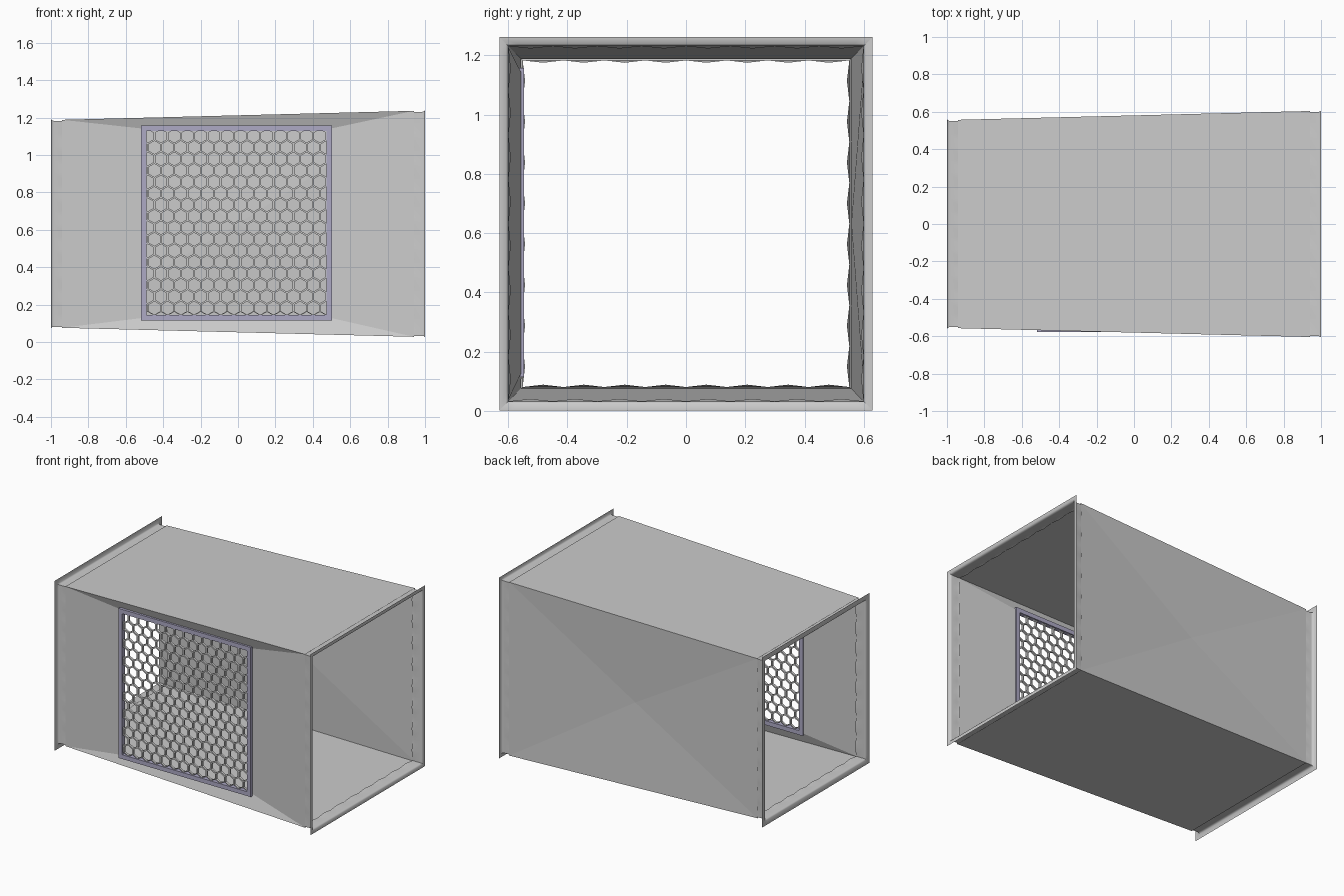
import bpy, bmesh
from math import sin, cos, pi, radians
from mathutils import Vector

if "Cube" in bpy.data.objects:
    bpy.data.objects.remove(bpy.data.objects["Cube"])

CZ = 0.632  # height of the duct axis


def finish(name, bm, smooth=False, mat=None):
    me = bpy.data.meshes.new(name)
    bm.to_mesh(me)
    bm.free()
    for p in me.polygons:
        p.use_smooth = smooth
    ob = bpy.data.objects.new(name, me)
    bpy.context.collection.objects.link(ob)
    if mat:
        me.materials.append(mat)
    return ob


# Tapered body: flat top and bottom, inward cross-broken sides, hole in front
bm = bmesh.new()
SIGNS = [(-1, -1), (1, -1), (1, 1), (-1, 1)]
small = [bm.verts.new((-0.94, y * 0.557, CZ + z * 0.556)) for y, z in SIGNS]
large = [bm.verts.new((0.94, y * 0.604, CZ + z * 0.604)) for y, z in SIGNS]
bm.faces.new([small[0], small[1], large[1], large[0]])
bm.faces.new([small[3], large[3], large[2], small[2]])
hole = [bm.verts.new((x, -0.555, z)) for x, z in
        [(-0.50, 0.13), (0.49, 0.13), (0.49, 1.14), (-0.50, 1.14)]]
front = [small[0], large[0], large[3], small[3]]
back = [large[1], small[1], small[2], large[2]]
mid = bm.verts.new((0, 0.558, CZ))
for i in range(4):
    j = (i + 1) % 4
    bm.faces.new([front[i], front[j], hole[j], hole[i]])
    bm.faces.new([back[i], back[j], mid])
bmesh.ops.recalc_face_normals(bm, faces=bm.faces[:])
finish("duct_body", bm)


# End collars: L profile swept round a square, inner lip slightly wavy
def collar(name, side, lip, outer):
    bm = bmesh.new()
    n = 32
    profile = [(1.0, outer), (1.0, lip + 0.008), (0.994, lip + 0.002),
               (0.985, lip), (0.945, lip), (0.925, None)]
    for k in range(4):
        a = k * pi / 2
        rows = []
        for x, r in profile:
            row = []
            for i in range(n + 1):
                t = i / n * 2 - 1
                rr = lip - 0.004 * (1 - cos(t * 8 * pi)) if r is None else r
                u = t * (lip if r is None else r)
                row.append(bm.verts.new((side * x, u * cos(a) - rr * sin(a),
                                         CZ + u * sin(a) + rr * cos(a))))
            rows.append(row)
        for p, q in zip(rows, rows[1:]):
            for i in range(n):
                f = [p[i], p[i + 1], q[i + 1], q[i]]
                bm.faces.new(f if side > 0 else f[::-1])
    return finish(name, bm, True)


collar("large_end_collar", 1, 0.599, 0.63)
collar("small_end_collar", -1, 0.551, 0.592)

# Grille frame: mitred rectangular ring
X0, X1, Z0, Z1 = -0.518, 0.503, 0.115, 1.157
W, YF, YB = 0.03, -0.578, -0.546
lavender = bpy.data.materials.new("frame_lavender")
lavender.diffuse_color = (0.42, 0.40, 0.56, 1)
lavender.use_nodes = True
lavender.node_tree.nodes["Principled BSDF"].inputs["Base Color"].default_value = lavender.diffuse_color
bm = bmesh.new()


def rect(inset, y):
    a, b, c, d = X0 + inset, X1 - inset, Z0 + inset, Z1 - inset
    return [bm.verts.new((x, y, z)) for x, z in [(a, c), (b, c), (b, d), (a, d)]]


rings = [rect(0, YF), rect(W, YF), rect(W, YB), rect(0, YB)]
for r in range(4):
    p, q = rings[r], rings[(r + 1) % 4]
    for i in range(4):
        j = (i + 1) % 4
        bm.faces.new([p[i], p[j], q[j], q[i]])
bmesh.ops.recalc_face_normals(bm, faces=bm.faces[:])
finish("grille_frame", bm, mat=lavender)

# Honeycomb mesh: pointy-top hex rings, trimmed to the frame opening
PITCH, WALL = 0.0708, 0.0055
R = PITCH / 3 ** 0.5
bm = bmesh.new()
for row in range(-2, 17):
    for col in range(-2, 16):
        cx = -0.447 + (col + (row % 2) / 2) * PITCH
        cz = 1.04 - (row - 2) * R * 1.5
        rings = []
        for rad, y in [(R, -0.571), (R - WALL, -0.571), (R - WALL, -0.556), (R, -0.556)]:
            rings.append([bm.verts.new((cx + rad * sin(k * pi / 3), y,
                                        cz + rad * cos(k * pi / 3))) for k in range(6)])
        for p, q in zip(rings, rings[1:]):
            for i in range(6):
                j = (i + 1) % 6
                bm.faces.new([p[j], p[i], q[i], q[j]])
for co, no in [((X0 + W, 0, 0), (-1, 0, 0)), ((X1 - W, 0, 0), (1, 0, 0)),
               ((0, 0, Z0 + W), (0, 0, -1)), ((0, 0, Z1 - W), (0, 0, 1))]:
    bmesh.ops.bisect_plane(bm, geom=bm.verts[:] + bm.edges[:] + bm.faces[:],
                           plane_co=Vector(co), plane_no=Vector(no), clear_outer=True)
bmesh.ops.remove_doubles(bm, verts=bm.verts[:], dist=0.0005)
bmesh.ops.recalc_face_normals(bm, faces=bm.faces[:])
finish("honeycomb_grille", bm)
